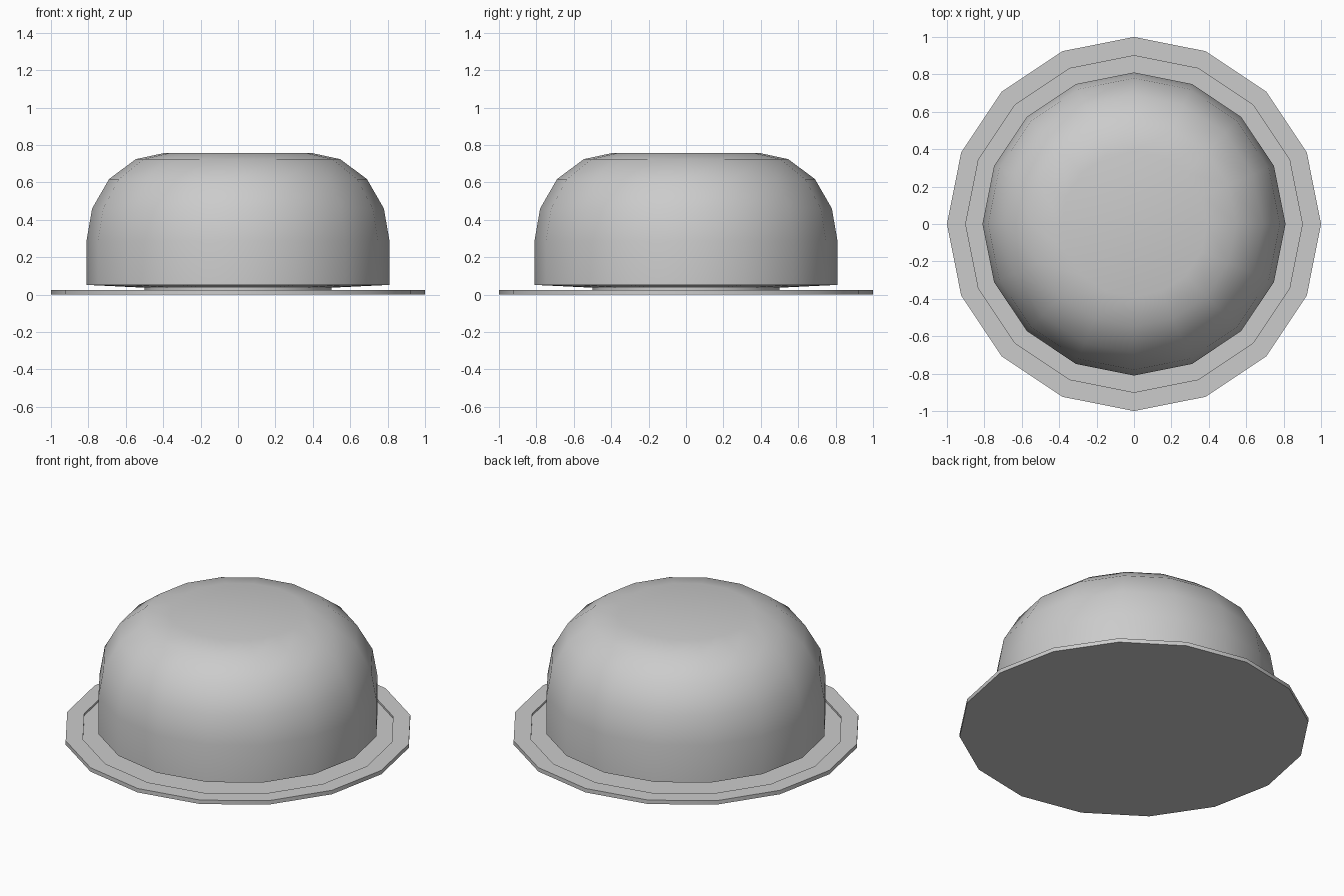
import bpy, bmesh
from math import cos, sin, tau, radians

if "Cube" in bpy.data.objects:
    bpy.data.objects.remove(bpy.data.objects["Cube"])

SIDES = 16


def lathe(name, profile, smooth_angle):
    """Revolve an (r, z) profile, listed bottom to top, and cap both ends."""
    bm = bmesh.new()
    rings = [[bm.verts.new((r * cos(tau * i / SIDES), r * sin(tau * i / SIDES), z))
              for i in range(SIDES)] for r, z in profile]
    for a, b in zip(rings, rings[1:]):
        for i in range(SIDES):
            j = (i + 1) % SIDES
            bm.faces.new((a[i], a[j], b[j], b[i]))
    bm.faces.new(rings[0][::-1])
    bm.faces.new(rings[-1])
    mesh = bpy.data.meshes.new(name)
    bm.to_mesh(mesh)
    bm.free()
    obj = bpy.data.objects.new(name, mesh)
    bpy.context.collection.objects.link(obj)
    bpy.ops.object.select_all(action='DESELECT')
    obj.select_set(True)
    bpy.context.view_layer.objects.active = obj
    bpy.ops.object.shade_smooth_by_angle(angle=radians(smooth_angle))
    return obj


# Flat plate with a shallow recess inside its rim
lathe("plate", [(1.0, 0), (1.0, 0.025), (0.9, 0.025), (0.9, 0.012)], 30)

# Rounded dome with a slightly sloped underside and a narrow foot
lathe("dome", [(0.5, 0.012), (0.5, 0.037), (0.81, 0.052), (0.81, 0.287),
               (0.78, 0.46), (0.69, 0.617), (0.547, 0.724), (0.39, 0.758)], 40)
